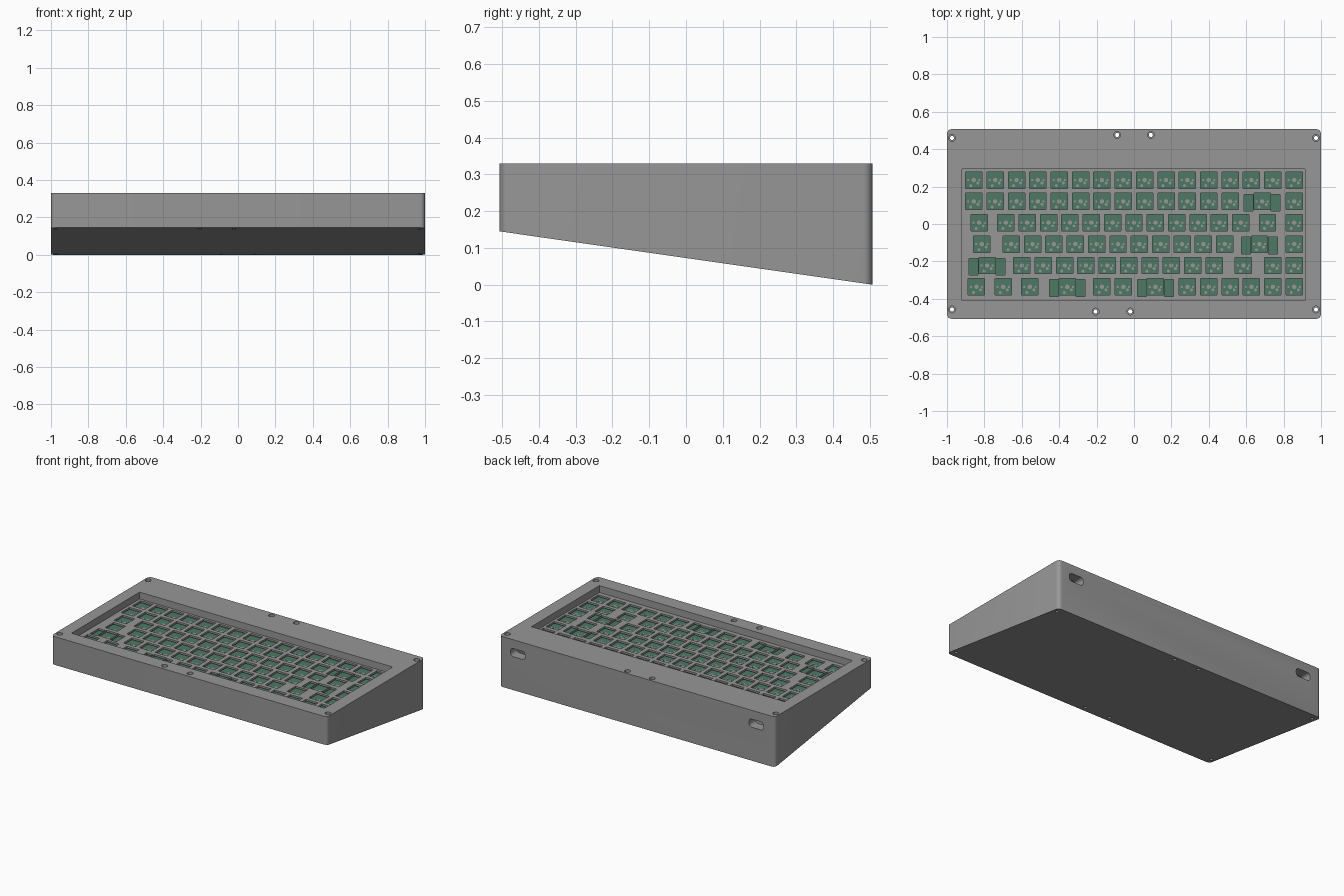
import bpy, bmesh, math
from mathutils import Matrix, Vector

if "Cube" in bpy.data.objects:
    bpy.data.objects.remove(bpy.data.objects["Cube"], do_unlink=True)

HALF_Y, TOP = 0.507, 0.33        # case half depth and height
UNIT = 0.1142                    # key spacing
PLATE_Z, BOARD_Z = 0.285, 0.262  # top of switch plate and circuit board


def material(name, rgb):
    m = bpy.data.materials.new(name)
    m.use_nodes = True
    m.diffuse_color = (*rgb, 1)
    m.node_tree.nodes["Principled BSDF"].inputs["Base Color"].default_value = (*rgb, 1)
    return m


grey = material("case grey", (0.31, 0.31, 0.31))
green = material("board green", (0.075, 0.19, 0.13))


def finish(bm, name, mat):
    bmesh.ops.recalc_face_normals(bm, faces=bm.faces)
    mesh = bpy.data.meshes.new(name)
    bm.to_mesh(mesh)
    bm.free()
    mesh.materials.append(mat)
    obj = bpy.data.objects.new(name, mesh)
    bpy.context.collection.objects.link(obj)
    return obj


def add_box(bm, x0, x1, y0, y1, z0, z1):
    mid = Vector(((x0 + x1) / 2, (y0 + y1) / 2, (z0 + z1) / 2))
    size = Matrix.Diagonal((x1 - x0, y1 - y0, z1 - z0, 1))
    return bmesh.ops.create_cube(bm, size=1, matrix=Matrix.Translation(mid) @ size)["verts"]


def add_cylinder(bm, x, y, z0, z1, r, sides=24):
    bmesh.ops.create_cone(bm, cap_ends=True, segments=sides, radius1=r, radius2=r,
                          depth=z1 - z0, matrix=Matrix.Translation((x, y, (z0 + z1) / 2)))


def cut(obj, bm):
    """Subtract the shapes in bm from obj and discard the cutter."""
    cutter = finish(bm, "cutter", grey)
    cutter.hide_render = True
    mod = obj.modifiers.new("cut", "BOOLEAN")
    mod.operation, mod.solver, mod.object = "DIFFERENCE", "EXACT", cutter
    bpy.context.view_layer.update()
    mesh = bpy.data.meshes.new_from_object(
        obj.evaluated_get(bpy.context.evaluated_depsgraph_get()))
    obj.modifiers.clear()
    obj.data = mesh
    bpy.data.objects.remove(cutter, do_unlink=True)


def bottom_z(y):
    return 0.145 * (HALF_Y - y) / (2 * HALF_Y)


# Wedge case: rounded outline, flat top, sloping underside
bm = bmesh.new()
R = 0.025
outline = []
for k, (sx, sy) in enumerate([(1, 1), (-1, 1), (-1, -1), (1, -1)]):
    for i in range(7):
        a = math.radians(90 * k + 15 * i)
        outline.append((sx * (1 - R) + R * math.cos(a), sy * (HALF_Y - R) + R * math.sin(a)))
upper = [bm.verts.new((x, y, TOP)) for x, y in outline]
lower = [bm.verts.new((x, y, bottom_z(y))) for x, y in outline]
bm.faces.new(upper)
bm.faces.new(lower[::-1])
for i in range(len(outline)):
    j = (i + 1) % len(outline)
    bm.faces.new((upper[j], upper[i], lower[i], lower[j]))
case = finish(bm, "case", grey)

# Key well and the hollow behind it
bm = bmesh.new()
add_box(bm, -0.92, 0.915, -0.41, 0.295, 0.23, 0.5)
add_box(bm, -0.94, 0.94, 0.32, 0.44, 0.06, 0.3)
cut(case, bm)

# Cable openings through the back wall
bm = bmesh.new()
for side in (-1, 1):
    x = side * 0.865
    verts = add_box(bm, x - 0.053, x + 0.053, 0.4, 0.6, 0.219, 0.272)
    edges = {e for v in verts for e in v.link_edges
             if abs(e.verts[0].co.y - e.verts[1].co.y) > 0.1}
    bmesh.ops.bevel(bm, geom=list(edges), offset=0.02, segments=4, profile=0.5, affect="EDGES")
cut(case, bm)

# Screw holes with counterbores at the top
screws = [(sx * 0.973, y) for sx in (-1, 1) for y in (0.46, -0.457)]
screws += [(-0.09, 0.476), (0.09, 0.476), (-0.205, -0.468), (-0.02, -0.468)]
for radius, z0 in ((0.018, 0.31), (0.011, -0.1)):
    bm = bmesh.new()
    for x, y in screws:
        add_cylinder(bm, x, y, z0, 0.5, radius)
    cut(case, bm)

# Key layout: lists of key widths per row, in key units
ROWS = [
    [1] * 16,
    [1] * 13 + [2, 1],
    [1.5] + [1] * 12 + [1.5, 1],
    [1.75] + [1] * 11 + [2.25, 1],
    [2.25] + [1] * 10 + [1.75, 1, 1],
    [1.25] * 3 + [2.25, 1, 1, 2] + [1] * 6,
]
keys = []
for r, row in enumerate(ROWS):
    left = 0
    for w in row:
        keys.append(((left + w / 2 - 8) * UNIT, 0.235 - r * UNIT, w))
        left += w

# Switch plate with square switch openings and stabiliser slots
bm = bmesh.new()
add_box(bm, -0.92, 0.915, -0.41, 0.295, PLATE_Z - 0.012, PLATE_Z)
plate = finish(bm, "switch_plate", grey)
bm = bmesh.new()
H = 0.044
for x, y, w in keys:
    add_box(bm, x - H, x + H, y - H, y + H, 0.2, 0.4)
    if w >= 2:
        for side in (-1, 1):
            sx = x + side * 0.072
            add_box(bm, sx - 0.024, sx + 0.024, y - 0.052, y + 0.038, 0.2, 0.4)
cut(plate, bm)

# Circuit board under the plate
bm = bmesh.new()
add_box(bm, -0.92, 0.915, -0.41, 0.295, BOARD_Z - 0.01, BOARD_Z)
finish(bm, "circuit_board", green)

# Switch footprint: centre post, two side pegs and two pins
FOOTPRINT = [(0, 0, 0.012), (-0.03, 0, 0.006), (0.03, 0, 0.006),
             (0.022, -0.016, 0.008), (-0.016, -0.03, 0.008)]
bm = bmesh.new()
for x, y, w in keys:
    for dx, dy, r in FOOTPRINT:
        add_cylinder(bm, x + dx, y + dy, BOARD_Z, BOARD_Z + 0.001, r, 12)
finish(bm, "switch_footprints", grey)

# Smooth the round corners and holes, keep hard edges
bpy.ops.object.select_all(action="DESELECT")
case.select_set(True)
bpy.context.view_layer.objects.active = case
bpy.ops.object.shade_smooth_by_angle(angle=math.radians(30))
